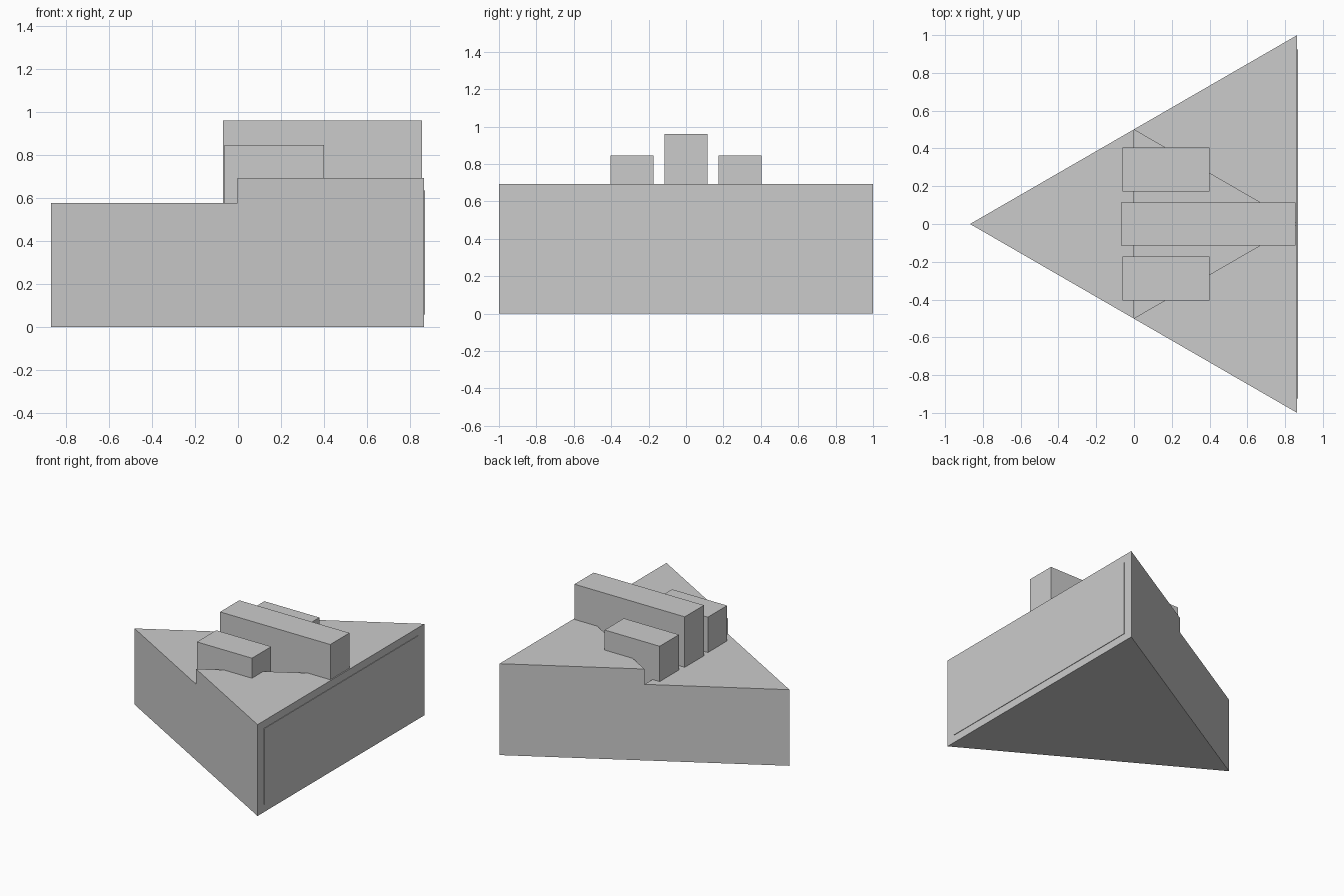
import bpy, bmesh, math

if "Cube" in bpy.data.objects:
    bpy.data.objects.remove(bpy.data.objects["Cube"])

PIT = 0.46      # floor of the central recess
LOW = 0.577     # pointed corner height
HIGH = 0.693    # two rear corners height
SHIFT = -0.002


def add_object(name, bm):
    mesh = bpy.data.meshes.new(name)
    bm.to_mesh(mesh)
    bm.free()
    obj = bpy.data.objects.new(name, mesh)
    bpy.context.collection.objects.link(obj)
    return obj


def box(name, x, y, z):
    bm = bmesh.new()
    bmesh.ops.create_cube(bm, size=1)
    for v in bm.verts:
        for i, (lo, hi) in enumerate((x, y, z)):
            v.co[i] = hi if v.co[i] > 0 else lo
    return add_object(name, bm)


# Triangular body: three raised corner cells around a recessed middle cell
r = math.sqrt(3) / 2
tip, right, left = (-r, 0), (r, -1), (r, 1)
front_mid, side_mid, back_mid = (0, -0.5), (r, 0), (0, 0.5)

bm = bmesh.new()


def face(points):
    bm.faces.new([bm.verts.new((x + SHIFT, y, z)) for (x, y), z in points])


def corner(a, b, c, h):
    """Corner cell a-b-c, counter-clockwise; edge b-c borders the recess."""
    face([(p, h) for p in (a, b, c)])
    for p, q, low in ((a, b, 0), (b, c, PIT), (c, a, 0)):
        face([(p, low), (q, low), (q, h), (p, h)])


corner(tip, front_mid, back_mid, LOW)
corner(right, side_mid, front_mid, HIGH)
corner(left, back_mid, side_mid, HIGH)
face([(p, PIT) for p in (front_mid, side_mid, back_mid)])
face([(p, 0) for p in (tip, back_mid, left, side_mid, right, front_mid)])
bmesh.ops.remove_doubles(bm, verts=bm.verts, dist=1e-5)
add_object("triangular_body", bm)

# Thin raised panel on the flat side
box("side_panel", (0.855, 0.868), (-0.925, 0.925), (0.058, 0.635))

# Bars lying across the recess
box("center_bar", (-0.07, 0.855), (-0.115, 0.115), (PIT, 0.96))
for name, s in (("front_bar", -1), ("back_bar", 1)):
    box(name, (-0.062, 0.4), sorted((s * 0.173, s * 0.404)), (PIT, 0.845))
